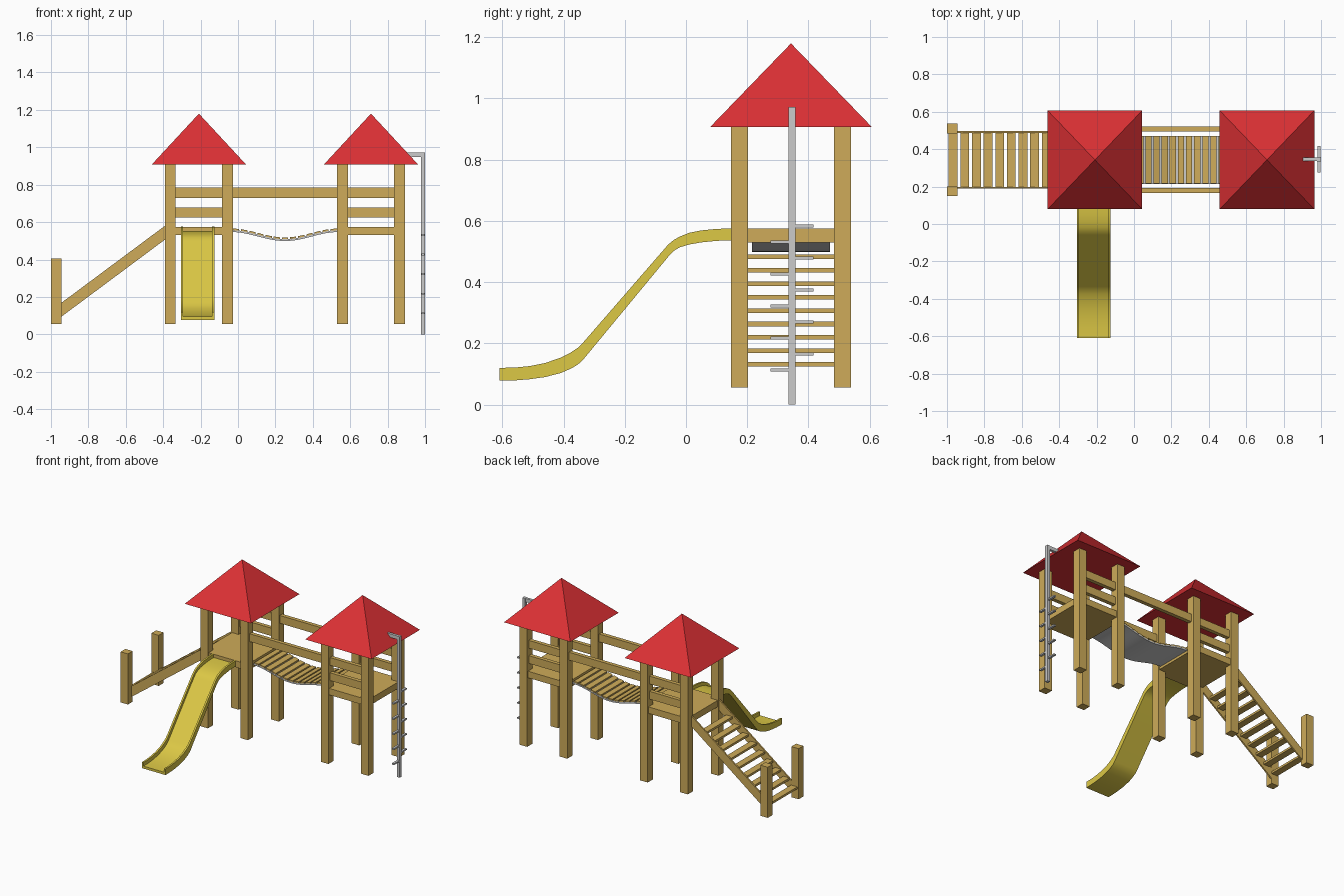
import bpy, bmesh, math

if "Cube" in bpy.data.objects:
    bpy.data.objects.remove(bpy.data.objects["Cube"])

CY = 0.343                      # depth of the towers' centre line
TOWERS = {"left": -0.209, "right": 0.711}


def material(name, rgb):
    m = bpy.data.materials.new(name)
    m.diffuse_color = (*rgb, 1)
    m.use_nodes = True
    m.node_tree.nodes["Principled BSDF"].inputs["Base Color"].default_value = m.diffuse_color
    return m


WOOD = material("wood", (0.62, 0.41, 0.10))
RED = material("red", (0.72, 0.03, 0.035))
YELLOW = material("yellow", (0.72, 0.58, 0.06))


def finish(name, bm, mat=None):
    bmesh.ops.recalc_face_normals(bm, faces=bm.faces)
    me = bpy.data.meshes.new(name)
    bm.to_mesh(me)
    bm.free()
    ob = bpy.data.objects.new(name, me)
    bpy.context.collection.objects.link(ob)
    if mat:
        me.materials.append(mat)
    return ob


def loft(name, rings, mat=None):
    """Skin a row of closed cross-sections and cap both ends."""
    bm = bmesh.new()
    rows = [[bm.verts.new(p) for p in r] for r in rings]
    n = len(rows[0])
    for a, b in zip(rows, rows[1:]):
        for i in range(n):
            j = (i + 1) % n
            bm.faces.new((a[i], a[j], b[j], b[i]))
    bm.faces.new(rows[0])
    bm.faces.new(rows[-1])
    return finish(name, bm, mat)


def box(name, x, y, z, mat=None):
    """Box from (min, max) pairs."""
    ring = lambda h: [(x[0], y[0], h), (x[1], y[0], h), (x[1], y[1], h), (x[0], y[1], h)]
    return loft(name, [ring(z[0]), ring(z[1])], mat)


def around(c, half):
    return (c - half, c + half)


def smooth(ob):
    bpy.ops.object.select_all(action='DESELECT')
    ob.select_set(True)
    bpy.context.view_layer.objects.active = ob
    bpy.ops.object.shade_smooth_by_angle(angle=math.radians(30))


# Towers: posts, deck, pyramid roof, side rails
for side, cx in TOWERS.items():
    for sx in (-1, 1):
        for sy in (-1, 1):
            box(f"{side}_tower_post", around(cx + sx * 0.153, 0.029),
                around(CY + sy * 0.168, 0.028), (0.056, 0.907), WOOD)
    box(f"{side}_deck", around(cx, 0.175), around(CY, 0.188), (0.53, 0.575), WOOD)

    bm = bmesh.new()
    base = [bm.verts.new((cx + a * 0.253, CY + b * 0.264, 0.907))
            for a, b in ((-1, -1), (1, -1), (1, 1), (-1, 1))]
    top = bm.verts.new((cx, CY, 1.18))
    bm.faces.new(base)
    for i in range(4):
        bm.faces.new((base[i], base[(i + 1) % 4], top))
    finish(f"{side}_roof", bm, RED)

    for sy in (-1, 1):
        if side == "left" and sy < 0:
            continue            # open for the slide
        for z in (0.652, 0.757):
            box(f"{side}_side_rail", around(cx, 0.14), around(CY + sy * 0.165, 0.0135),
                around(z, 0.027), WOOD)

# Bridge: handrails, hanging sheet and slats
X0, X1 = -0.035, 0.537
for sy in (-1, 1):
    box("bridge_handrail", (X0 - 0.01, X1 + 0.01), around(CY + sy * 0.165, 0.0135),
        (0.73, 0.784), WOOD)


def sag(x):
    t = (x - 0.251) / 0.286
    return 0.507 + 0.048 * (1 - math.cos(math.pi * min(abs(t), 1))) / 2


def strip(name, xs, half, lo, hi, mat=None):
    return loft(name, [[(x, CY - half, sag(x) + lo), (x, CY + half, sag(x) + lo),
                        (x, CY + half, sag(x) + hi), (x, CY - half, sag(x) + hi)]
                       for x in xs], mat)


smooth(strip("bridge_sheet", [X0 + (X1 - X0) * i / 24 for i in range(25)], 0.128, -0.008, 0.002))
for i in range(13):
    c = 0.251 + (i - 6) * 0.0435
    strip("bridge_slat", around(c, 0.0165), 0.127, 0.002, 0.011, WOOD)

# Stairs: newel posts, stringers, treads
for sy in (-1, 1):
    box("stair_post", (-1.0, -0.945), around(CY + sy * 0.168, 0.026), (0.056, 0.405), WOOD)
    y = around(CY + sy * 0.149, 0.005)
    loft("stair_stringer", [[(x, y[0], z - 0.037), (x, y[1], z - 0.037),
                             (x, y[1], z + 0.037), (x, y[0], z + 0.037)]
                            for x, z in ((-0.965, 0.116), (-0.375, 0.555))], WOOD)
for i in range(9):
    box("stair_tread", around(-0.967 + i * 0.0622, 0.0235), around(CY, 0.146),
        around(0.132 + i * 0.0438, 0.0075), WOOD)

# Slide: trough section swept along (y, bottom z, rim z)
path = [(-0.61, 0.078, 0.12), (-0.56, 0.079, 0.121), (-0.51, 0.083, 0.126),
        (-0.46, 0.09, 0.136), (-0.41, 0.103, 0.153), (-0.375, 0.118, 0.171),
        (-0.353, 0.131, 0.186), (-0.335, 0.148, 0.204), (-0.058, 0.483, 0.523),
        (-0.04, 0.502, 0.538), (-0.02, 0.514, 0.549), (0.01, 0.523, 0.561),
        (0.05, 0.53, 0.569), (0.1, 0.535, 0.574), (0.16, 0.537, 0.576)]
SX, W, T = -0.216, 0.09, 0.012
rings = []
for y, lo, hi in path:
    floor = lo + 0.4 * (hi - lo)
    rings.append([(SX + x, y, z) for x, z in (
        (-W, lo), (W, lo), (W, hi), (W - T, hi), (W - T, floor),
        (T - W, floor), (T - W, hi), (-W, hi))])
smooth(loft("slide", rings, YELLOW))

# Climbing pole with alternating rungs and a top arm
box("climbing_pole", (0.978, 1.0), around(CY + 0.003, 0.011), (0.0, 0.972))
box("climbing_pole_arm", (0.90, 0.98), around(CY + 0.003, 0.009), (0.948, 0.972))
for i in range(10):
    s = 1 if i % 2 else -1
    y = sorted((CY + 0.003, CY + 0.003 + s * 0.07))
    box("climbing_rung", (0.981, 0.997), y, around(0.113 + i * 0.0522, 0.005))
